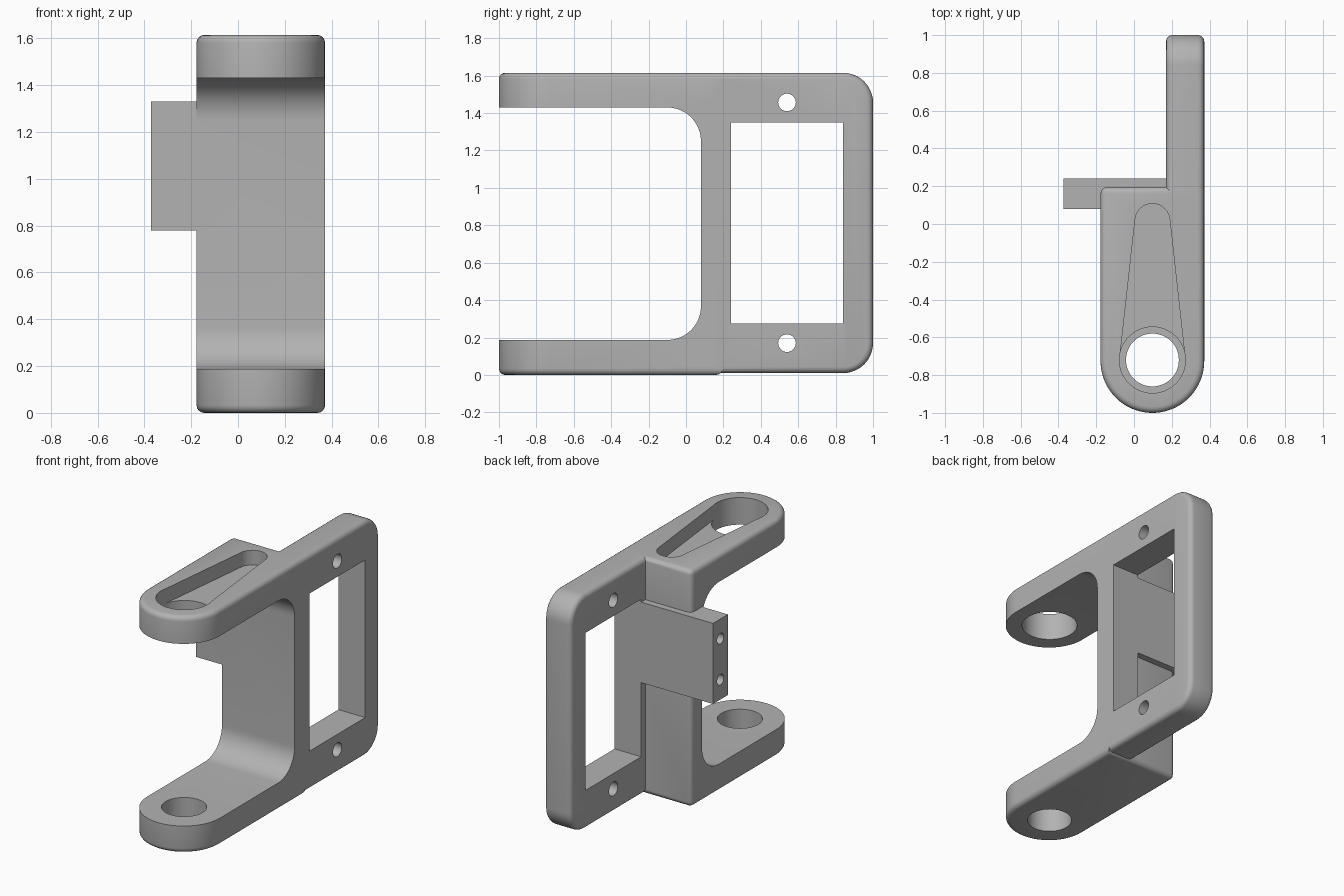
import bpy, bmesh, math
from mathutils import Vector

if "Cube" in bpy.data.objects:
    bpy.data.objects.remove(bpy.data.objects["Cube"])

X0, X1, XP = -0.177, 0.372, 0.17      # bracket sides, inner face of plate
TOP, BACK = 1.615, 0.195
CX, CY = 0.0975, -0.7255              # pivot axis
R = (X1 - X0) / 2

grey = bpy.data.materials.new("grey")
grey.diffuse_color = (0.45, 0.45, 0.45, 1)
grey.use_nodes = True
grey.node_tree.nodes["Principled BSDF"].inputs["Base Color"].default_value = grey.diffuse_color


def arc(cx, cy, r, a0, a1, n):
    """Points on an arc, angles in degrees."""
    return [(cx + r * math.cos(math.radians(a0 + (a1 - a0) * i / n)),
             cy + r * math.sin(math.radians(a0 + (a1 - a0) * i / n)))
            for i in range(n + 1)]


def circle(cx, cy, r, n=48):
    return arc(cx, cy, r, 0, 360, n)[:-1]


def prism(name, pts, axis, lo, hi, round_edge=None, radius=0.033):
    """Extrude a profile along z (points are x, y) or x (points are y, z)."""
    def place(p, h):
        return (p[0], p[1], h) if axis == 'z' else (h, p[0], p[1])
    bm = bmesh.new()
    base = bm.faces.new([bm.verts.new(place(p, lo)) for p in pts])
    ext = bmesh.ops.extrude_face_region(bm, geom=[base])
    move = Vector(place((0, 0), hi - lo))
    bmesh.ops.translate(bm, vec=move, verts=[v for v in ext['geom'] if isinstance(v, bmesh.types.BMVert)])
    bmesh.ops.recalc_face_normals(bm, faces=bm.faces)
    if round_edge:
        edges = [e for e in bm.edges if round_edge(e.verts[0].co, e.verts[1].co)]
        bmesh.ops.bevel(bm, geom=edges, offset=radius, segments=4, profile=0.5,
                        affect='EDGES', clamp_overlap=True)
    me = bpy.data.meshes.new(name)
    bm.to_mesh(me)
    bm.free()
    me.materials.append(grey)
    ob = bpy.data.objects.new(name, me)
    bpy.context.collection.objects.link(ob)
    return ob


def combine(target, tool, operation):
    mod = target.modifiers.new(operation.lower(), 'BOOLEAN')
    mod.object, mod.operation, mod.solver = tool, operation, 'EXACT'
    bpy.context.view_layer.objects.active = target
    bpy.ops.object.modifier_apply(modifier=mod.name)
    bpy.data.objects.remove(tool)


# Bracket body: stadium front, square back, rounded top and bottom rims
outline = arc(CX, CY, R, 180, 360, 40) + [(X1, BACK), (X0, BACK)]
bracket = prism("bracket", outline, 'z', 0, TOP,
                lambda a, b: abs(a.z - b.z) < 1e-5
                or (a.x < X0 + 1e-4 and a.y > BACK - 1e-4))

# Frame plate behind, rounded on its top, back and bottom rims
PF, PZ, PR = 0.13, 0.01, 0.16
frame = ([(PF, PZ)] + arc(1 - PR, PZ + PR, PR, -90, 0, 12)
         + arc(1 - PR, TOP - PR, PR, 0, 90, 12) + [(PF, TOP)])
plate = prism("frame_plate", frame, 'x', XP, X1,
              lambda a, b: abs(a.x - b.x) < 1e-5 and max(a.y, b.y) > PF + 1e-4)
combine(bracket, plate, 'UNION')

# Side mounting block
block = prism("mounting_block", [(0.08, 0.78), (0.24, 0.78), (0.24, 1.33), (0.08, 1.33)],
              'x', -0.372, XP + 0.05)
combine(bracket, block, 'UNION')

# Gap between the two arms, with filleted inner corners
F, LOW, HIGH, WALL = 0.18, 0.187, 1.43, 0.08
gap = ([(-1.2, LOW)] + arc(WALL - F, LOW + F, F, -90, 0, 12)
       + arc(WALL - F, HIGH - F, F, 0, 90, 12) + [(-1.2, HIGH)])
combine(bracket, prism("gap", gap, 'x', -0.6, 0.6), 'DIFFERENCE')

# Window through the frame
window = [(0.24, 0.275), (0.84, 0.275), (0.84, 1.35), (0.24, 1.35)]
combine(bracket, prism("window", window, 'x', XP - 0.1, 0.6), 'DIFFERENCE')

# Screw holes in the frame and in the block end
for z in (0.17, 1.457):
    combine(bracket, prism("screw_hole", circle(0.54, z, 0.047, 32), 'x', 0, 0.6), 'DIFFERENCE')
for z in (0.915, 1.195):
    combine(bracket, prism("block_hole", circle(0.16, z, 0.036, 24), 'x', -0.6, -0.17), 'DIFFERENCE')

# Pivot holes: small in the lower arm, large in the upper arm
combine(bracket, prism("lower_pivot", circle(CX, -0.72, 0.14), 'z', -0.2, 0.5), 'DIFFERENCE')
combine(bracket, prism("upper_pivot", circle(CX, -0.72, 0.175), 'z', 1.2, 1.8), 'DIFFERENCE')

# Tapered lever pocket in the upper arm
tilt = math.degrees(math.asin((0.173 - 0.092) / 0.736))
pocket = (arc(CX, 0.016, 0.092, tilt, 180 - tilt, 20)
          + arc(CX, -0.72, 0.173, 180 - tilt, 180 - tilt, 1)[:1]
          + arc(CX, -0.72, 0.173, tilt, tilt, 1)[:1])
combine(bracket, prism("pocket", pocket, 'z', TOP - 0.1, 1.8), 'DIFFERENCE')

bpy.ops.object.select_all(action='DESELECT')
bracket.select_set(True)
bpy.context.view_layer.objects.active = bracket
bpy.ops.object.shade_smooth_by_angle(angle=math.radians(30))
